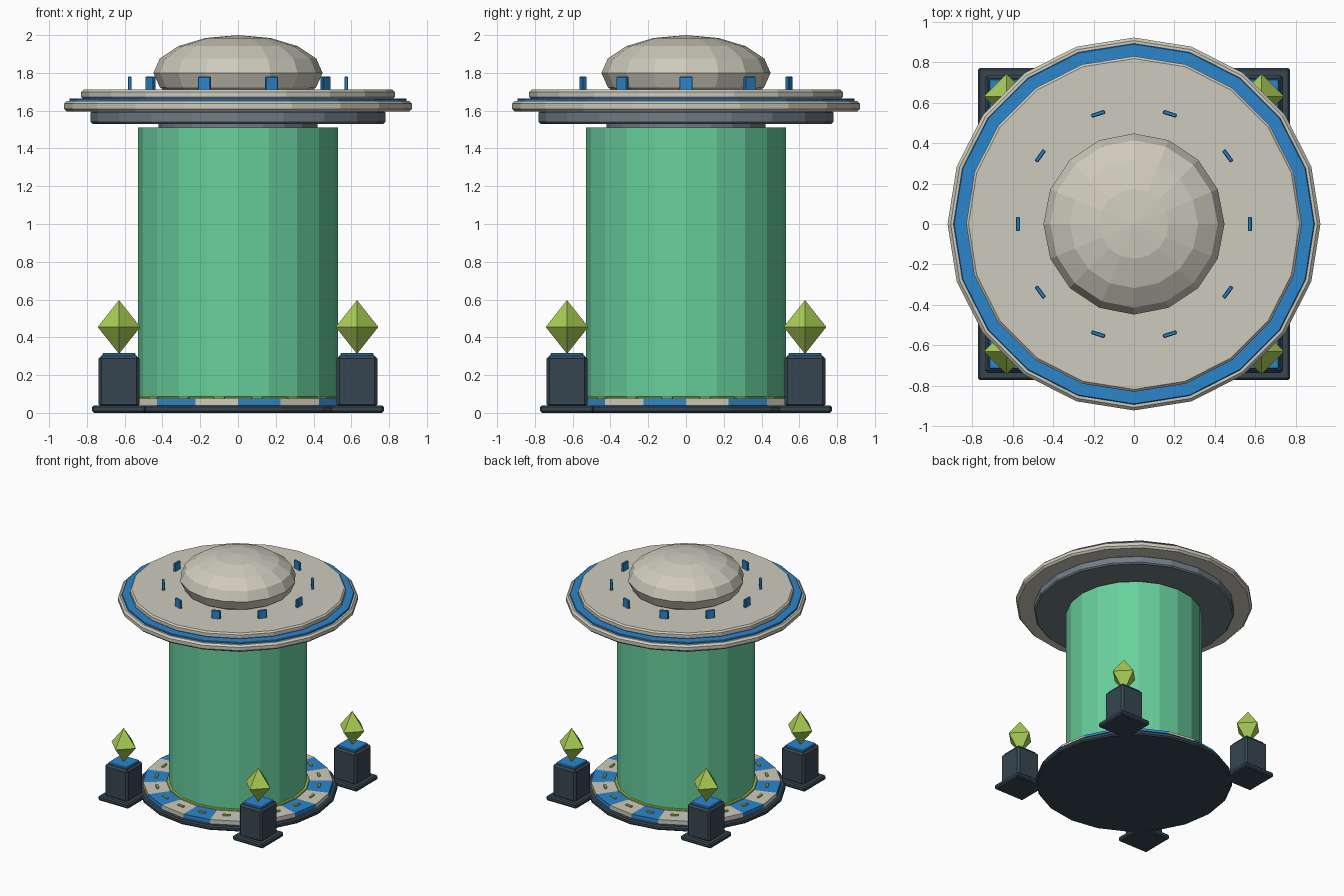
import bpy
import bmesh
from math import cos, sin, pi, radians
from mathutils import Matrix

cube = bpy.data.objects.get("Cube")
if cube:
    bpy.data.objects.remove(cube, do_unlink=True)


def material(name, rgb):
    """Flat colour given as 0-255 display values, stored as linear."""
    linear = [((c / 255 + 0.055) / 1.055) ** 2.4 for c in rgb] + [1]
    mat = bpy.data.materials.new(name)
    mat.use_nodes = True
    mat.diffuse_color = linear
    mat.node_tree.nodes["Principled BSDF"].inputs["Base Color"].default_value = linear
    return mat


GLASS = material("green glass", (104, 208, 156))
LIME = material("lime crystal", (170, 206, 84))
STONE = material("warm stone", (206, 203, 188))
BLUE = material("bright blue", (43, 134, 206))
DARK = material("dark steel", (54, 70, 81))
SLATE = material("slate grey", (112, 125, 134))


def finish(name, bm, mats, bevel=0):
    bmesh.ops.recalc_face_normals(bm, faces=bm.faces)
    mesh = bpy.data.meshes.new(name)
    bm.to_mesh(mesh)
    bm.free()
    for mat in mats:
        mesh.materials.append(mat)
    obj = bpy.data.objects.new(name, mesh)
    bpy.context.collection.objects.link(obj)
    if bevel:
        mod = obj.modifiers.new("bevel", "BEVEL")
        mod.width = bevel
        mod.segments = 1
        mod.limit_method = "ANGLE"
        mod.angle_limit = radians(40)
    return obj


def disc(name, radius, low, high, mat, bevel=0, sides=20):
    bm = bmesh.new()
    bmesh.ops.create_cone(bm, cap_ends=True, segments=sides, radius1=radius,
                          radius2=radius, depth=high - low,
                          matrix=Matrix.Translation((0, 0, (low + high) / 2))
                          @ Matrix.Rotation(pi / 2, 4, "Z"))
    return finish(name, bm, [mat], bevel)


def box(name, centre, size, low, high, mat, bevel=0, turn=0):
    bm = bmesh.new()
    place = (Matrix.Translation((*centre, (low + high) / 2))
             @ Matrix.Rotation(turn, 4, "Z")
             @ Matrix.Diagonal((*size, high - low, 1)))
    bmesh.ops.create_cube(bm, size=1, matrix=place)
    return finish(name, bm, [mat], bevel)


def polar(radius, angle):
    return radius * cos(angle), radius * sin(angle)


# Round base and glass tank
disc("base_disc", 0.765, 0, 0.04, DARK, 0.01)
disc("tank_trim", 0.55, 0.03, 0.086, LIME, 0.004)
disc("tank", 0.53, 0.08, 1.51, GLASS)
disc("neck", 0.42, 1.5, 1.54, SLATE)

# Ring of alternating floor tiles
bm = bmesh.new()
STEP = 2 * pi / 20
for i in range(20):
    edges = [(0.52, i), (0.73, i), (0.73, i + 1), (0.52, i + 1)]
    corners = [polar(r, k * STEP) for r, k in edges]
    lower = [bm.verts.new((*c, 0.035)) for c in corners]
    upper = [bm.verts.new((*c, 0.075)) for c in corners]
    faces = [bm.faces.new(upper), bm.faces.new(lower[::-1])]
    for k in range(4):
        n = (k + 1) % 4
        faces.append(bm.faces.new((lower[k], lower[n], upper[n], upper[k])))
    for face in faces:
        face.material_index = i % 2
finish("floor_tiles", bm, [STONE, BLUE])

# Small lights set in the tiles
for i in range(20):
    angle = (i + 0.5) * STEP
    box(f"floor_light_{i + 1}", polar(0.63, angle), (0.02, 0.06),
        0.07, 0.086, LIME, 0.003, angle)

# Canopy layers
disc("canopy_underside", 0.78, 1.53, 1.6, SLATE, 0.01)
disc("canopy_rim", 0.922, 1.595, 1.652, STONE, 0.015)
disc("canopy_band", 0.893, 1.645, 1.665, BLUE, 0.004)
disc("canopy_top", 0.83, 1.66, 1.712, STONE, 0.012)

# Upright fins on the canopy
for i in range(10):
    angle = i * pi / 5
    box(f"canopy_fin_{i + 1}", polar(0.573, angle), (0.02, 0.07),
        1.7, 1.78, BLUE, 0.004, angle)

# Flattened dome, cut off inside the canopy
bm = bmesh.new()
bmesh.ops.create_uvsphere(bm, u_segments=16, v_segments=8, radius=1,
                          matrix=Matrix.Translation((0, 0, 1.8))
                          @ Matrix.Diagonal((0.448, 0.448, 0.2, 1)))
bmesh.ops.bisect_plane(bm, geom=bm.verts[:] + bm.edges[:] + bm.faces[:],
                       plane_co=(0, 0, 1.7), plane_no=(0, 0, 1), clear_inner=True)
finish("dome", bm, [STONE])

# Corner pillars with crystals
for side, sx in (("left", 1), ("right", -1)):
    for end, sy in (("front", -1), ("back", 1)):
        tag = f"{end}_{side}"
        spot = (0.63 * sx, 0.63 * sy)
        box(f"pillar_foot_{tag}", spot, (0.285, 0.285), 0, 0.04, DARK, 0.01)
        box(f"pillar_{tag}", spot, (0.215, 0.215), 0.03, 0.303, DARK, 0.015)
        box(f"pillar_cap_{tag}", spot, (0.175, 0.175), 0.295, 0.318, BLUE, 0.006)
        bm = bmesh.new()
        ring = [bm.verts.new((spot[0] + x, spot[1] + y, 0.455))
                for x, y in (polar(0.113, k * pi / 2) for k in range(4))]
        for tip in (0.312, 0.597):
            apex = bm.verts.new((*spot, tip))
            for k in range(4):
                bm.faces.new((ring[k], ring[(k + 1) % 4], apex))
        finish(f"crystal_{tag}", bm, [LIME])
